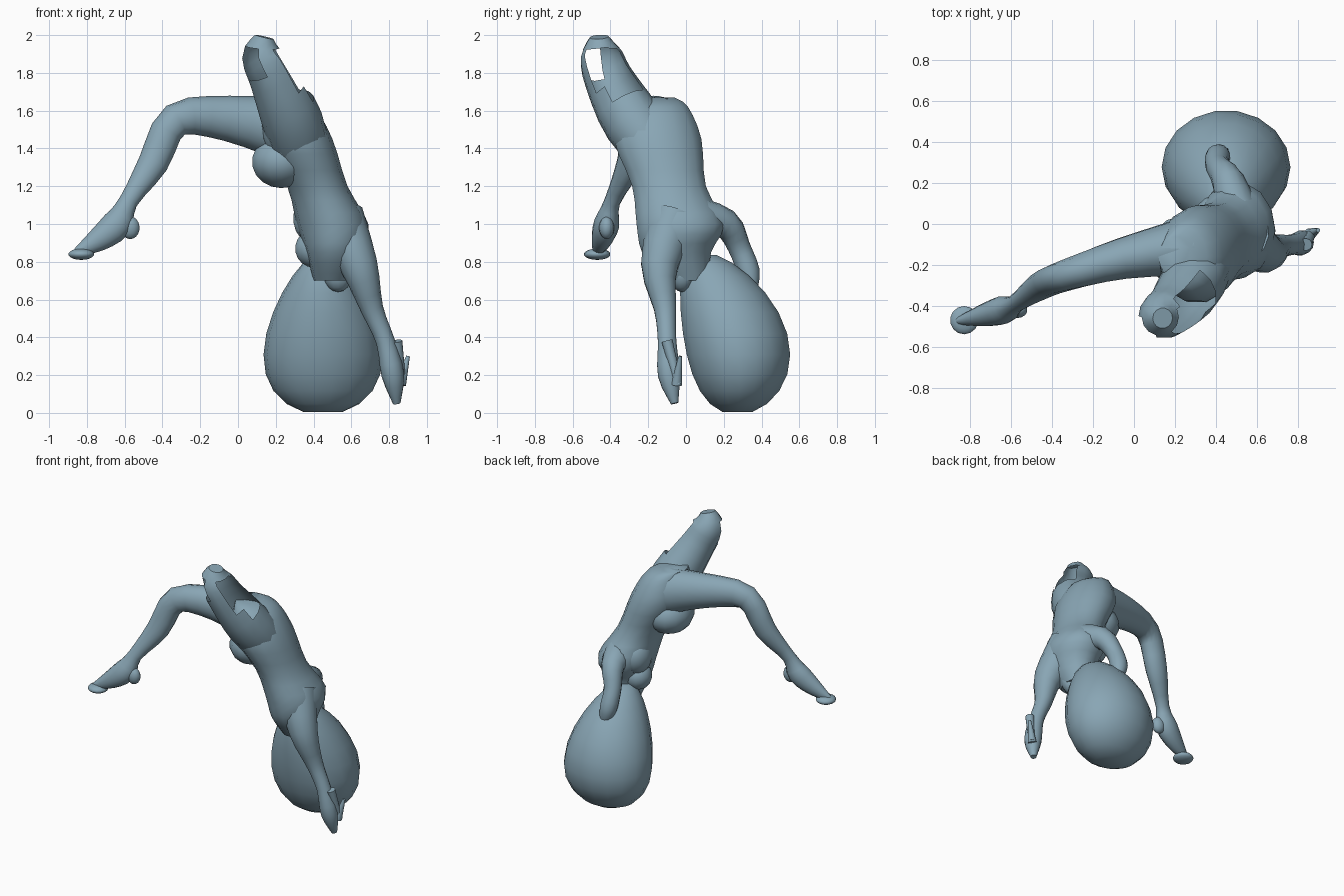
import bpy, bmesh
from math import cos, sin, pi, tau
from mathutils import Vector

cube = bpy.data.objects.get("Cube")
if cube:
    bpy.data.objects.remove(cube)

colour = (0.25, 0.38, 0.46, 1)
material = bpy.data.materials.new("slate blue")
material.use_nodes = True
material.diffuse_color = colour
material.node_tree.nodes["Principled BSDF"].inputs["Base Color"].default_value = colour


def finish(name, bm):
    mesh = bpy.data.meshes.new(name)
    bm.to_mesh(mesh)
    bm.free()
    part = bpy.data.objects.new(name, mesh)
    bpy.context.collection.objects.link(part)
    mesh.materials.append(material)
    bpy.ops.object.select_all(action='DESELECT')
    bpy.context.view_layer.objects.active = part
    part.select_set(True)
    bpy.ops.object.shade_smooth_by_angle(angle=0.8)


def smooth_path(points, steps=3):
    """Insert points on a smooth curve through positions and radii together."""
    points = [Vector(p) for p in points]
    padded = [points[0], *points, points[-1]]
    path = []
    for before, start, end, after in zip(padded, padded[1:], padded[2:], padded[3:]):
        lead, trail = (end - before) / 2, (after - start) / 2
        for step in range(steps):
            t = step / steps
            blend = t * t * (3 - 2 * t)
            path.append(start.lerp(end, blend)
                        + lead * t * (1 - t) ** 2 - trail * t * t * (1 - t))
    return path + [points[-1]]


def skin(name, rings, is_open=None):
    """Join rings of positions into a capped surface, leaving out open faces."""
    bm = bmesh.new()
    loops = [[bm.verts.new(position) for position in ring] for ring in rings]
    for lower, upper in zip(loops, loops[1:]):
        for k in range(len(lower)):
            bm.faces.new((lower[k - 1], lower[k], upper[k], upper[k - 1]))
    bm.faces.new(loops[0][::-1])
    bm.faces.new(loops[-1])
    bmesh.ops.recalc_face_normals(bm, faces=bm.faces[:])
    if is_open:
        removed = [face for face in bm.faces if is_open(face)]
        bmesh.ops.delete(bm, geom=removed, context='FACES')
    finish(name, bm)


def ellipse(centre, across, along, sides=14):
    angles = [tau * k / sides for k in range(sides)]
    return [centre + across * cos(a) + along * sin(a) for a in angles]


def limb(name, points, flat=1, side=(0, 1, 0), level=False, is_open=None):
    """Points are x, y, z and radius; flat scales the radius along side."""
    path = smooth_path(points)
    rings = []
    for i, point in enumerate(path):
        ahead = path[min(i + 1, len(path) - 1)].xyz
        behind = path[max(i - 1, 0)].xyz
        heading = Vector((0, 0, -1)) if level else (ahead - behind).normalized()
        across = Vector(side).cross(heading).normalized()
        along = heading.cross(across) * flat
        rings.append(ellipse(point.xyz, across * point.w, along * point.w))
    skin(name, rings, is_open)


def blob(name, centre, radii):
    bm = bmesh.new()
    bmesh.ops.create_uvsphere(bm, u_segments=14, v_segments=9, radius=1)
    bmesh.ops.scale(bm, vec=radii, verts=bm.verts)
    bmesh.ops.translate(bm, vec=centre, verts=bm.verts)
    finish(name, bm)


# Inverted torso, pelvis at the top and neck at the bottom
limb("torso", [
    (.2, -.16, 1.67, .08), (.26, -.16, 1.62, .14), (.31, -.15, 1.45, .19),
    (.42, -.09, 1.2, .16), (.5, -.03, 1, .19), (.51, -.05, .85, .15),
    (.5, 0, .7, .1)], flat=1.25, level=True)
blob("buttock", (.23, -.14, 1.33), (.16, .18, .14))
blob("upper_chest", (.39, .02, 1.03), (.1, .12, .13))
blob("lower_chest", (.4, 0, .87), (.1, .1, .1))
blob("chin", (.53, -.02, .74), (.08, .07, .1))

# Large egg-shaped head, narrowing and leaning forward towards the neck
head_rings = []
for k in range(1, 12):
    rise, spread = cos(pi * k / 12), sin(pi * k / 12)
    middle = Vector((.45, .26 - .09 * rise - .08 * rise ** 2, .42 + .43 * rise))
    wide = Vector((spread * (.3 - .1 * rise), 0, 0))
    deep = Vector((0, spread * (.28 - .03 * rise), 0))
    head_rings.append(ellipse(middle, wide, deep, sides=18))
skin("head", head_rings)

# Bent leg reaching out to the side, with heel and toes
limb("right_leg", [
    (.26, -.11, 1.5, .17), (-.06, -.17, 1.56, .12), (-.33, -.25, 1.55, .09),
    (-.45, -.3, 1.32, .08), (-.58, -.39, 1.12, .05), (-.64, -.42, 1, .08),
    (-.75, -.45, .91, .06), (-.89, -.48, .83, .01)], flat=.85)
blob("right_heel", (-.57, -.42, .98), (.05, .04, .06))
blob("right_toes", (-.83, -.47, .84), (.07, .07, .03))


# Raised thigh, hollow and broken open on both sides of the knee
def knee_opening(face):
    height = face.calc_center_median().z
    outer = face.normal.dot(Vector((.9, -.1, .3))) > .6 and height > 1.7
    inner = face.normal.dot(Vector((-.8, -.6, 0))) > .75 and height > 1.76
    return height < 1.93 and (outer or inner)


limb("left_thigh", [
    (.36, -.09, 1.3, .14), (.29, -.28, 1.54, .16), (.19, -.41, 1.77, .13),
    (.13, -.45, 1.9, .11), (.14, -.46, 1.99, .05)], is_open=knee_opening)

# Arm hanging straight down, with the hand, thumb and finger
limb("left_arm", [
    (.53, -.06, 1.03, .14), (.64, -.14, .78, .1), (.71, -.11, .55, .06),
    (.78, -.1, .38, .05), (.82, -.09, .2, .06), (.84, -.06, .05, .02)])
limb("left_thumb", [(.84, -.1, .38, .03), (.87, -.04, .15, .02)])
limb("left_finger", [(.86, -.05, .15, .03), (.9, -.03, .3, .01)])

# Arm folded behind the head, hand resting on it
limb("right_arm", [
    (.51, .04, 1.04, .11), (.46, .21, 1, .08), (.41, .28, .88, .06),
    (.41, .33, .75, .06), (.43, .34, .66, .04)], side=(1, 0, 0))
